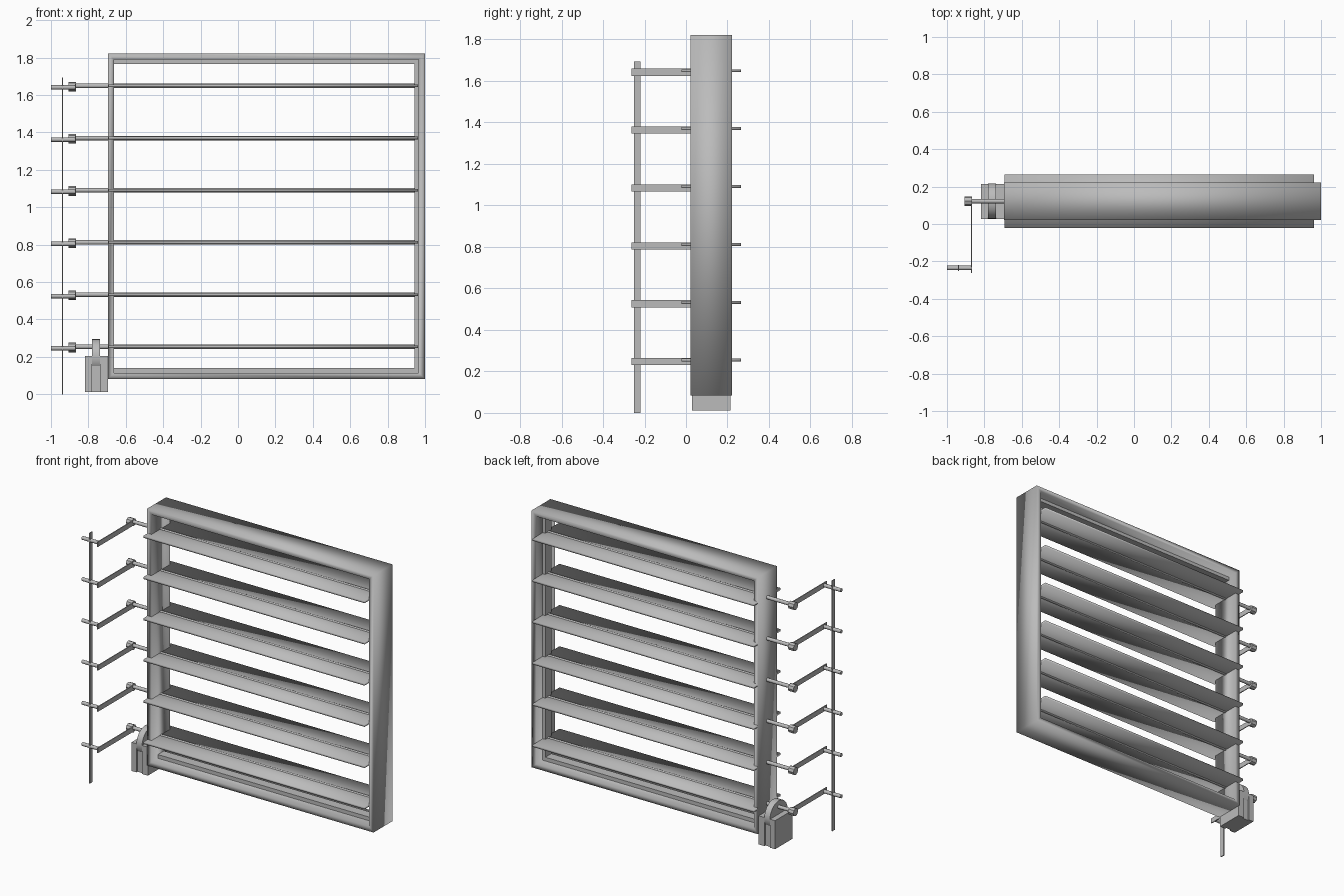
import bpy
import bmesh
from math import radians
from mathutils import Matrix, Vector

cube = bpy.data.objects.get("Cube")
if cube:
    bpy.data.objects.remove(cube)

steel = bpy.data.materials.new("grey steel")
steel.use_nodes = True
steel.diffuse_color = (0.5, 0.5, 0.5, 1)
steel.node_tree.nodes["Principled BSDF"].inputs["Base Color"].default_value = (0.5, 0.5, 0.5, 1)


def finish(name, bm, smooth=False):
    bmesh.ops.recalc_face_normals(bm, faces=bm.faces)
    mesh = bpy.data.meshes.new(name)
    bm.to_mesh(mesh)
    bm.free()
    mesh.materials.append(steel)
    obj = bpy.data.objects.new(name, mesh)
    bpy.context.collection.objects.link(obj)
    bpy.ops.object.select_all(action='DESELECT')
    obj.select_set(True)
    bpy.context.view_layer.objects.active = obj
    if smooth:
        bpy.ops.object.shade_smooth()
    else:
        bpy.ops.object.shade_smooth_by_angle(angle=radians(40))


def box(name, x, y, z, smooth=False):
    """Box from (min, max) pairs."""
    bm = bmesh.new()
    size = Vector((x[1] - x[0], y[1] - y[0], z[1] - z[0]))
    mid = Vector((sum(x), sum(y), sum(z))) / 2
    bmesh.ops.create_cube(bm, size=1, matrix=Matrix.LocRotScale(mid, None, size))
    finish(name, bm, smooth)


def rod_x(name, x, y, z, radius, sides=12):
    """Cylinder along x."""
    bm = bmesh.new()
    place = Matrix.Translation((sum(x) / 2, y, z)) @ Matrix.Rotation(radians(90), 4, 'Y')
    bmesh.ops.create_cone(bm, cap_ends=True, segments=sides, radius1=radius, radius2=radius,
                          depth=x[1] - x[0], matrix=place)
    finish(name, bm)


def ring(name, outer, inner, y):
    """Rectangular frame between two (x0, z0, x1, z1) rectangles."""
    bm = bmesh.new()
    loops = []
    for (x0, z0, x1, z1), depth in ((outer, y[0]), (outer, y[1]), (inner, y[1]), (inner, y[0])):
        loops.append([bm.verts.new((px, depth, pz))
                      for px, pz in ((x0, z0), (x1, z0), (x1, z1), (x0, z1))])
    for i in range(4):
        a, b = loops[i], loops[(i + 1) % 4]
        for j in range(4):
            k = (j + 1) % 4
            bm.faces.new((a[j], a[k], b[k], b[j]))
    finish(name, bm, True)


# Frame and its inner stop on three sides
MID = 0.122
ring("frame", (-0.695, 0.083, 1, 1.822), (-0.663, 0.115, 0.965, 1.79), (0.022, 0.222))
stop = (0.09, 0.155)
box("stop_top", (-0.663, 0.965), stop, (1.767, 1.79))
box("stop_bottom", (-0.663, 0.965), stop, (0.115, 0.14))
box("stop_side", (0.945, 0.965), stop, (0.14, 1.767))

# Blades, each with its shaft, hub, lever and pin
for i in range(6):
    z = 0.254 + i * 0.279
    box(f"blade_{i}", (-0.692, 0.963), (-0.022, 0.264), (z - 0.007, z + 0.007), True)
    rod_x(f"blade_shaft_{i}", (-0.9, 0.963), MID, z, 0.012)
    rod_x(f"hub_{i}", (-0.907, -0.866), MID, z - 0.004, 0.026, 8)
    box(f"lever_{i}", (-0.872, -0.866), (-0.262, MID), (z - 0.024, z + 0.01))
    rod_x(f"lever_pin_{i}", (-1, -0.866), -0.235, z - 0.008, 0.012)

# Vertical linkage bar
box("linkage_bar", (-0.941, -0.935), (-0.25, -0.22), (0, 1.695))

# Actuator: three plates with a round centre
box("actuator_outer_plate", (-0.818, -0.78), (0.028, 0.215), (0.012, 0.205))
box("actuator_inner_plate", (-0.738, -0.695), (0.028, 0.215), (0.012, 0.205))
box("actuator_core", (-0.78, -0.738), (0.04, 0.205), (0.012, 0.205))
rod_x("actuator_disc", (-0.78, -0.738), MID, 0.2, 0.095, 24)
